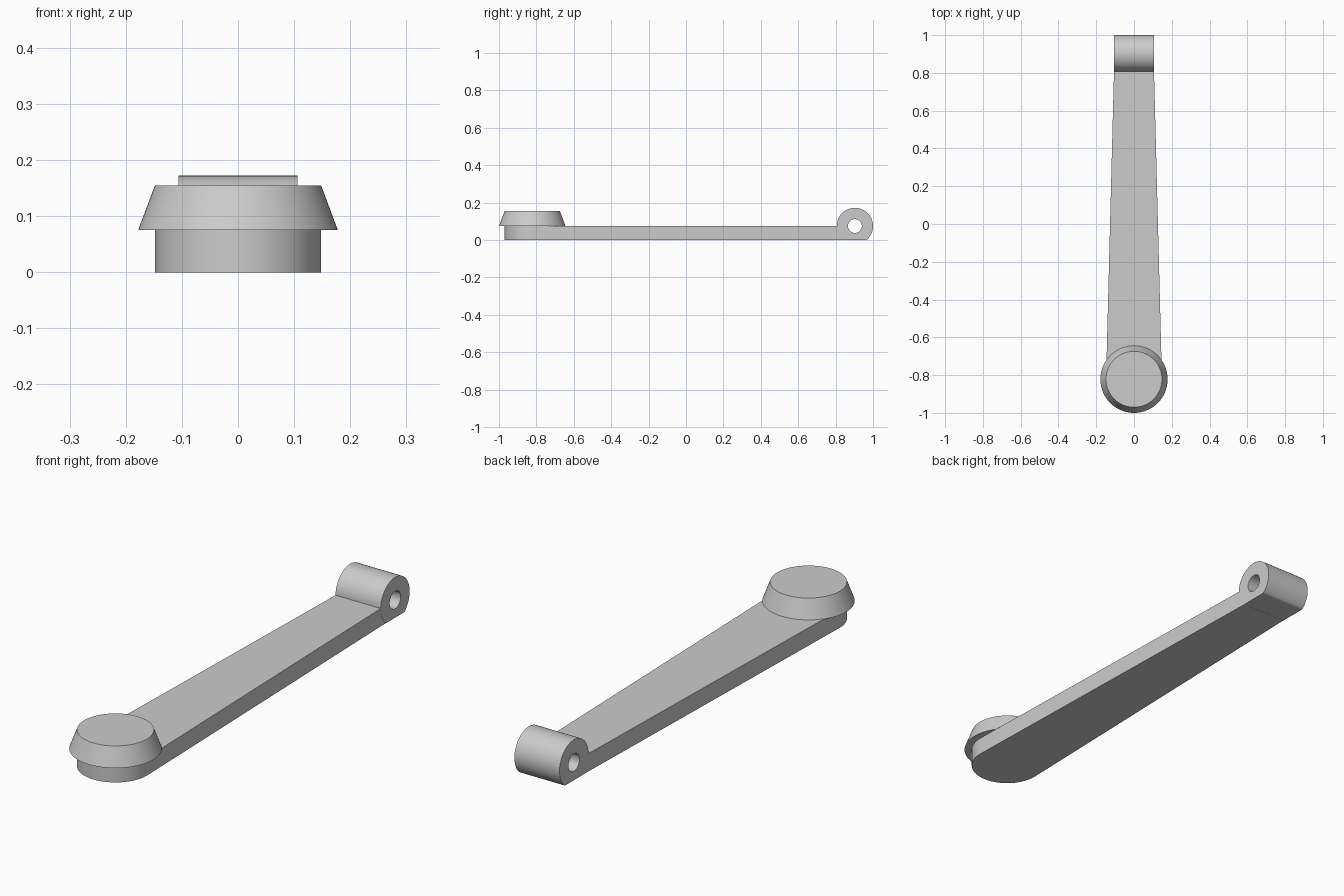
import bpy
import bmesh
from math import sin, cos, pi, radians, asin

cube = bpy.data.objects.get("Cube")
if cube:
    bpy.data.objects.remove(cube, do_unlink=True)

GREY = (0.6, 0.6, 0.6, 1.0)
grey = bpy.data.materials.new("plain grey")
grey.use_nodes = True
grey.diffuse_color = GREY
grey.node_tree.nodes["Principled BSDF"].inputs["Base Color"].default_value = GREY

ARM_H = 0.076
KNOB_Y, KNOB_R = -0.822, 0.148
HINGE_Y, HINGE_R, HINGE_W, HOLE_R = 0.903, 0.097, 0.106, 0.037


def finish(name, bm):
    bmesh.ops.recalc_face_normals(bm, faces=bm.faces)
    mesh = bpy.data.meshes.new(name)
    bm.to_mesh(mesh)
    bm.free()
    mesh.materials.append(grey)
    obj = bpy.data.objects.new(name, mesh)
    bpy.context.collection.objects.link(obj)
    bpy.ops.object.select_all(action='DESELECT')
    obj.select_set(True)
    bpy.context.view_layer.objects.active = obj
    bpy.ops.object.shade_smooth_by_angle(angle=radians(30))
    return obj


# Tapered arm: a rounded front end whose tangents run back to the hinge
bm = bmesh.new()
taper = asin((KNOB_R - HINGE_W) / (HINGE_Y - 0.1 - KNOB_Y))
steps = 48
start, sweep = pi - taper, pi + 2 * taper
outline = []
for i in range(steps + 1):
    a = pi - taper + (pi + 2 * taper) * i / steps
    outline.append((KNOB_R * cos(a), KNOB_Y + KNOB_R * sin(a)))
back = HINGE_W - 0.001
outline += [(back, HINGE_Y - 0.06), (-back, HINGE_Y - 0.06)]
base = bm.faces.new([bm.verts.new((x, y, 0)) for x, y in outline])
top = bmesh.ops.extrude_face_region(bm, geom=[base], use_keep_orig=True)
bmesh.ops.translate(bm, vec=(0, 0, ARM_H),
                    verts=[v for v in top["geom"] if isinstance(v, bmesh.types.BMVert)])
finish("arm", bm)

# Flared knob on the front end
bm = bmesh.new()
bmesh.ops.create_cone(bm, cap_ends=True, segments=96, radius1=0.178,
                      radius2=KNOB_R, depth=0.08)
bmesh.ops.translate(bm, vec=(0, KNOB_Y, 0.115), verts=bm.verts)
finish("knob", bm)

# Hinge barrel with a through hole, flattened underneath
bm = bmesh.new()
count = 96


def ring(x, radius):
    angles = [2 * pi * i / count for i in range(count)]
    return [bm.verts.new((x, HINGE_Y + radius * cos(a),
                          max(0, 0.075 + radius * sin(a)))) for a in angles]


rings = [ring(-HINGE_W, HINGE_R), ring(HINGE_W, HINGE_R),
         ring(HINGE_W, HOLE_R), ring(-HINGE_W, HOLE_R)]
for k in range(4):
    a, b = rings[k], rings[(k + 1) % 4]
    for i in range(count):
        j = (i + 1) % count
        bm.faces.new((a[i], a[j], b[j], b[i]))
finish("hinge_barrel", bm)
